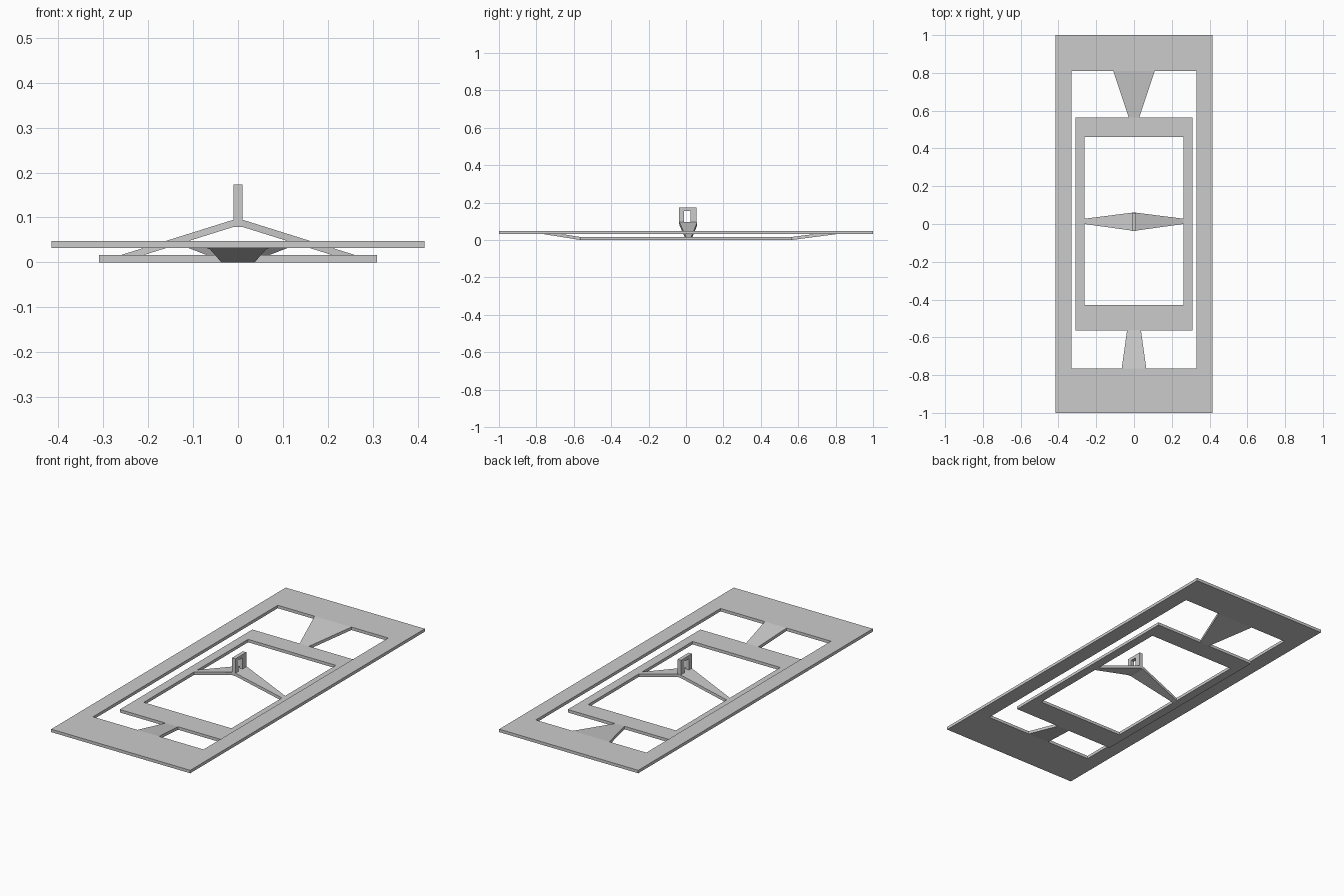
import bpy

if "Cube" in bpy.data.objects:
    bpy.data.objects.remove(bpy.data.objects["Cube"])

T = 0.016  # sheet thickness


def make(name, verts, faces):
    mesh = bpy.data.meshes.new(name)
    mesh.from_pydata(verts, [], faces)
    mesh.update()
    obj = bpy.data.objects.new(name, mesh)
    bpy.context.collection.objects.link(obj)
    return obj


def rect(u0, u1, v0, v1):
    return [(u0, v0), (u1, v0), (u1, v1), (u0, v1)]


def frame(name, outer, inner, low, high, place):
    """Rectangular ring; place(u, v, w) maps to x, y, z."""
    verts = [place(u, v, w) for w in (low, high)
             for loop in (outer, inner) for u, v in rect(*loop)]
    faces = []
    for i in range(4):
        j = (i + 1) % 4
        faces += [(8 + i, 8 + j, 12 + j, 12 + i), (j, i, 4 + i, 4 + j),
                  (i, j, 8 + j, 8 + i), (4 + j, 4 + i, 12 + i, 12 + j)]
    return make(name, verts, faces)


def loft(name, loops):
    """Solid through a row of four-cornered cross-sections."""
    verts = [p for loop in loops for p in loop]
    end = len(verts) - 4
    faces = [(3, 2, 1, 0), tuple(range(end, end + 4))]
    for k in range(0, end, 4):
        for i in range(4):
            j = (i + 1) % 4
            faces.append((k + i, k + j, k + 4 + j, k + 4 + i))
    return make(name, verts, faces)


def flat(u, v, w):
    return (u, v, w)


def upright(u, v, w):
    return (w, u, v)


# Raised outer frame and lower inner frame
frame("outer_frame", (-0.415, 0.415, -1, 1), (-0.33, 0.33, -0.765, 0.81),
      0.032, 0.032 + T, flat)
frame("inner_frame", (-0.31, 0.31, -0.565, 0.565), (-0.262, 0.262, -0.43, 0.46),
      0, T, flat)


# Sloping tapered tabs joining the frames
def tab(name, y_out, w_out, y_in, w_in):
    def section(y, w, z):
        s = 1 if y < 0 else -1
        return [(s * w * a, y, z + T * b) for a, b in ((-1, 0), (1, 0), (1, 1), (-1, 1))]
    loft(name, [section(y_in, w_in, 0), section(y_out, w_out, 0.032)][::-1])


tab("rear_tab", 0.81, 0.11, 0.565, 0.028)
tab("front_tab", -0.765, 0.065, -0.565, 0.037)

# Peaked bridge: two tapered arms meeting under the post
stations = [(-0.262, 0.0, 0.028, 0.0), (-0.01, -0.035, 0.06, 0.079),
            (0.01, -0.035, 0.06, 0.079), (0.262, 0.0, 0.028, 0.0)]
loft("bridge", [[(x, y, z) for y, z in reversed(rect(y0, y1, z0, z0 + T))]
                for x, y0, y1, z0 in stations][::-1])

# Upright post with a window
frame("post", (-0.037, 0.057, 0.085, 0.173), (-0.012, 0.025, 0.095, 0.156),
      -0.01, 0.01, upright)

# Recalculate outward normals
import bmesh
for obj in bpy.data.objects:
    bm = bmesh.new()
    bm.from_mesh(obj.data)
    bmesh.ops.recalc_face_normals(bm, faces=bm.faces)
    bm.to_mesh(obj.data)
    bm.free()
